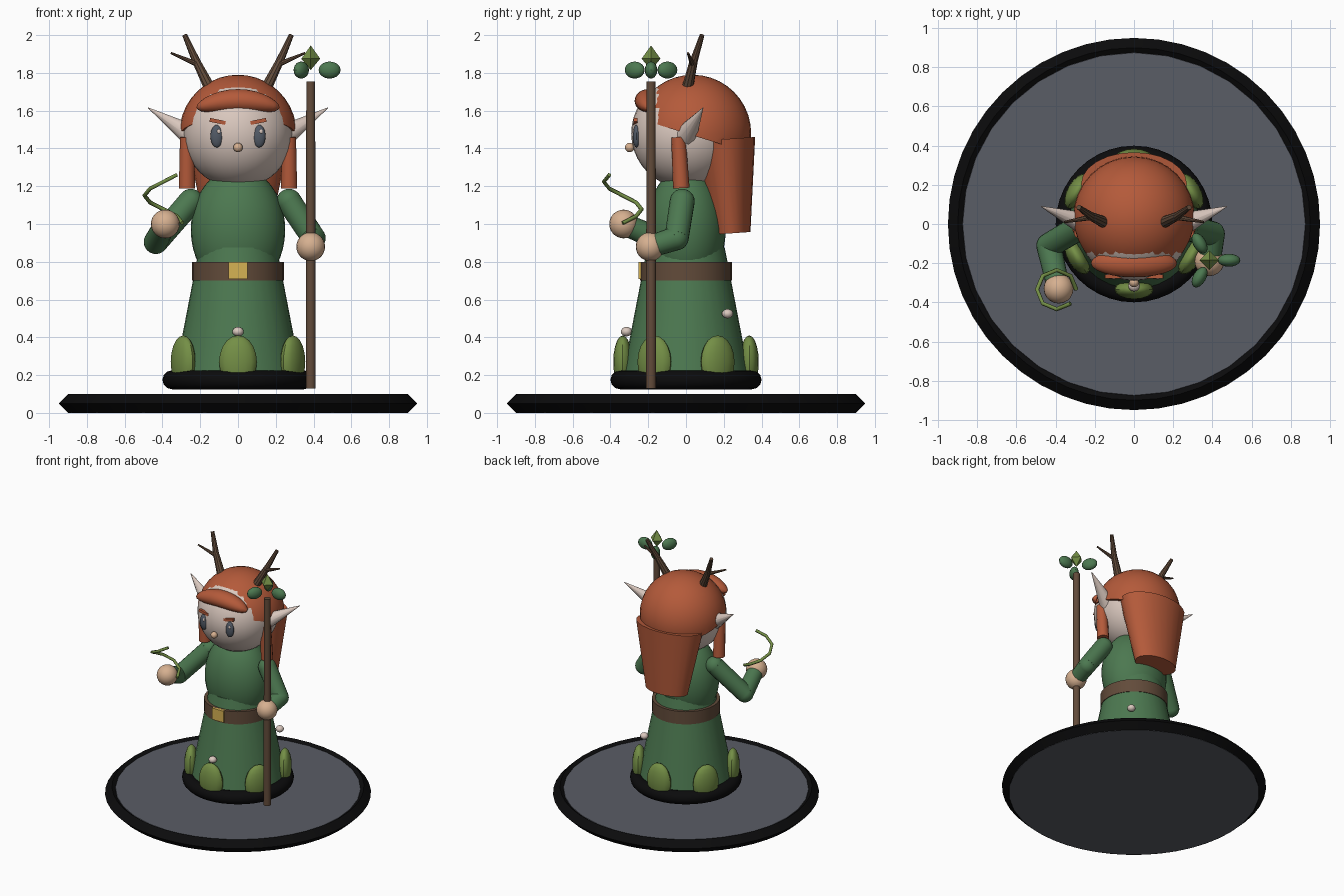
import bpy, bmesh, math
from mathutils import Vector, Matrix

if "Cube" in bpy.data.objects:
    bpy.data.objects.remove(bpy.data.objects["Cube"])

def mat(name, rgb):
    m = bpy.data.materials.new(name)
    lin = [(c / 255 / 12.92) if c < 11 else ((c / 255 + 0.055) / 1.055) ** 2.4 for c in rgb]
    m.diffuse_color = (*lin, 1)
    m.use_nodes = True
    m.node_tree.nodes["Principled BSDF"].inputs["Base Color"].default_value = m.diffuse_color
    return m

HAIR = mat("rust_hair", (180, 90, 58))
GREEN = mat("robe_green", (76, 120, 80))
SKIN = mat("pale_skin", (218, 200, 190))
TAN = mat("tan_hand", (214, 176, 144))
OLIVE = mat("olive_leaf", (116, 143, 70))
BROWN = mat("bark_brown", (98, 75, 58))
GOLD = mat("gold", (214, 178, 84))
BLACK = mat("black", (11, 11, 12))
GREY = mat("stone_grey", (90, 93, 102))
SLATE = mat("eye_slate", (82, 90, 102))

def finish(name, bm, material, smooth=True):
    bmesh.ops.recalc_face_normals(bm, faces=bm.faces)
    me = bpy.data.meshes.new(name)
    bm.to_mesh(me)
    bm.free()
    me.materials.append(material)
    ob = bpy.data.objects.new(name, me)
    bpy.context.collection.objects.link(ob)
    if smooth:
        bpy.ops.object.select_all(action='DESELECT')
        ob.select_set(True)
        bpy.context.view_layer.objects.active = ob
        bpy.ops.object.shade_smooth_by_angle(angle=math.radians(35))
    return ob

def ellipsoid(name, pos, radii, material, rot_z=0, u=24, v=14, warp=None):
    bm = bmesh.new()
    bmesh.ops.create_uvsphere(bm, u_segments=u, v_segments=v, radius=1)
    m = Matrix.Translation(pos) @ Matrix.Rotation(rot_z, 4, 'Z') @ Matrix.Diagonal((*radii, 1))
    bm.transform(m)
    if warp:
        for vert in bm.verts:
            warp(vert.co)
    return finish(name, bm, material)

def rod(name, a, b, r1, r2, material, seg=20):
    a, b = Vector(a), Vector(b)
    bm = bmesh.new()
    bmesh.ops.create_cone(bm, cap_ends=True, segments=seg, radius1=r1, radius2=r2, depth=(b - a).length)
    q = (b - a).to_track_quat('Z', 'Y').to_matrix().to_4x4()
    bm.transform(Matrix.Translation((a + b) / 2) @ q)
    return finish(name, bm, material)

def box(name, pos, size, material, rot_y=0):
    bm = bmesh.new()
    bmesh.ops.create_cube(bm, size=1)
    bm.transform(Matrix.Translation(pos) @ Matrix.Rotation(rot_y, 4, 'Y') @ Matrix.Diagonal((*size, 1)))
    return finish(name, bm, material, False)

def ring(name, profile, seg, material):
    # closed profile of (radius, height) points turned about z
    bm = bmesh.new()
    n = len(profile)
    rows = [[bm.verts.new((r * math.cos(t), r * math.sin(t), z)) for r, z in profile]
            for t in (math.tau * i / seg for i in range(seg))]
    for i in range(seg):
        for j in range(n):
            p, q = rows[i], rows[(i + 1) % seg]
            bm.faces.new((p[j], q[j], q[(j + 1) % n], p[(j + 1) % n]))
    return finish(name, bm, material)

# display base
rod("base_disc", (0, 0, 0), (0, 0, 0.085), 0.90, 0.875, GREY, 32)
ring("base_rim", [(0.9, 0.0), (0.95, 0.05), (0.9, 0.1), (0.865, 0.075)], 48, BLACK)

# robe, hem and belt
rod("skirt", (0, 0, 0.15), (0, 0, 0.875), 0.345, 0.205, GREEN, 32)
ring("hem", [(0.35 + 0.05 * math.cos(math.tau * k / 12), 0.175 + 0.05 * math.sin(math.tau * k / 12))
             for k in range(12)], 40, BLACK)
ellipsoid("torso", (0, 0, 0.97), (0.25, 0.21, 0.33), GREEN, u=32, v=20)
rod("belt", (0, 0, 0.70), (0, 0, 0.80), 0.243, 0.243, BROWN, 32)
box("buckle", (0, -0.235, 0.755), (0.10, 0.035, 0.09), GOLD)

# leaves round the hem and small buds on the skirt
for k in range(6):
    t = math.radians(-90 + 60 * k)
    ellipsoid("hem_leaf", (0.335 * math.cos(t), 0.335 * math.sin(t), 0.27),
              (0.05, 0.10, 0.14), OLIVE, rot_z=t, u=16, v=10)
for p in ((0, -0.315, 0.43), (0.21, 0.22, 0.525)):
    ellipsoid("bud", p, (0.03, 0.03, 0.025), SKIN, u=12, v=8)

# head
ellipsoid("head", (0, 0, 1.48), (0.29, 0.29, 0.29), SKIN, u=32, v=20)
ellipsoid("nose", (0, -0.298, 1.405), (0.025, 0.025, 0.025), TAN, u=12, v=8)

# hair cap: sphere cut by a sloping plane
bm = bmesh.new()
bmesh.ops.create_uvsphere(bm, u_segments=32, v_segments=20, radius=0.31)
bm.transform(Matrix.Translation((0, 0.035, 1.48)))
cut = bmesh.ops.bisect_plane(bm, geom=bm.verts[:] + bm.edges[:] + bm.faces[:],
                             plane_co=(0, 0, 1.48), plane_no=(0, 0.31, 1), clear_inner=True)
bmesh.ops.holes_fill(bm, edges=[e for e in bm.edges if e.is_boundary], sides=0)
finish("hair_cap", bm, HAIR)

def droop(co):
    co.z -= 0.7 * co.x ** 2
ellipsoid("fringe", (0, -0.2, 1.652), (0.22, 0.072, 0.062), HAIR, warp=droop)

# back hair: flattened tapering block
bm = bmesh.new()
bmesh.ops.create_cone(bm, cap_ends=True, segments=24, radius1=0.17, radius2=0.27, depth=0.5)
bm.transform(Matrix.Translation((0, 0.222, 1.2)) @ Matrix.Rotation(math.radians(4), 4, 'X')
             @ Matrix.Diagonal((1, 0.6, 1, 1)))
finish("back_hair", bm, HAIR)

for s in (-1, 1):
    # face details
    ellipsoid("eye", (s * 0.112, -0.262, 1.465), (0.034, 0.02, 0.06), SLATE, u=16, v=12)
    ellipsoid("eye_glint", (s * 0.112 + 0.01, -0.279, 1.49), (0.009, 0.005, 0.012), SKIN, u=10, v=6)
    box("brow", (s * 0.108, -0.267, 1.543), (0.085, 0.02, 0.02), HAIR, -s * 0.2)
    # ear, side lock
    rod("ear", (s * 0.25, 0.0, 1.47), (s * 0.475, 0.09, 1.615), 0.06, 0.002, SKIN, 12)
    rod("side_lock", (s * 0.27, -0.025, 1.19), (s * 0.27, -0.04, 1.46), 0.044, 0.038, HAIR, 14)
    # antler
    rod("antler_lower", (s * 0.155, 0.01, 1.73), (s * 0.22, 0.04, 1.86), 0.03, 0.022, BROWN, 10)
    rod("antler_upper", (s * 0.218, 0.039, 1.855), (s * 0.282, 0.085, 2.0), 0.022, 0.013, BROWN, 10)
    rod("antler_branch", (s * 0.215, 0.035, 1.845), (s * 0.355, 0.01, 1.905), 0.015, 0.006, BROWN, 8)

# arms: shoulder, elbow, hand
arms = [((-0.25, 0.0, 1.12), (-0.435, -0.11, 0.905), (-0.385, -0.33, 1.0)),
        ((0.27, -0.02, 1.12), (0.40, -0.05, 0.925), (0.385, -0.19, 0.88))]
for sh, el, ha in arms:
    rod("upper_arm", sh, el, 0.066, 0.064, GREEN)
    ellipsoid("shoulder", sh, (0.066,) * 3, GREEN, u=20, v=12)
    ellipsoid("elbow", el, (0.064,) * 3, GREEN, u=20, v=12)
    rod("forearm", el, ha, 0.064, 0.058, GREEN)
    ellipsoid("hand", ha, (0.076,) * 3, TAN, u=20, v=14)

# vine twisting up from the raised hand
cu = bpy.data.curves.new("vine", 'CURVE')
cu.dimensions = '3D'
cu.bevel_depth = 0.011
cu.bevel_resolution = 1
cu.use_fill_caps = True
sp = cu.splines.new('POLY')
sp.points.add(7)
for k, pt in enumerate(sp.points):
    t = math.radians(45 * k)
    pt.co = (-0.395 + 0.1 * math.cos(t), -0.335 + 0.1 * math.sin(t), 1.005 + 0.255 * k / 7, 1)
cu.materials.append(OLIVE)
bpy.context.collection.objects.link(bpy.data.objects.new("vine", cu))

# staff with three leaves and a gem
SX, SY = 0.385, -0.185
rod("staff", (SX, SY, 0.13), (SX, SY, 1.755), 0.027, 0.024, BROWN, 14)
for k in range(3):
    t = math.tau * k / 3
    ellipsoid("staff_leaf", (SX + 0.1 * math.cos(t), SY + 0.1 * math.sin(t), 1.815),
              (0.058, 0.033, 0.045), GREEN, rot_z=t, u=16, v=10)
rod("gem_top", (SX, SY, 1.875), (SX, SY, 1.945), 0.05, 0.0, OLIVE, 4)
rod("gem_bottom", (SX, SY, 1.815), (SX, SY, 1.875), 0.0, 0.05, OLIVE, 4)
